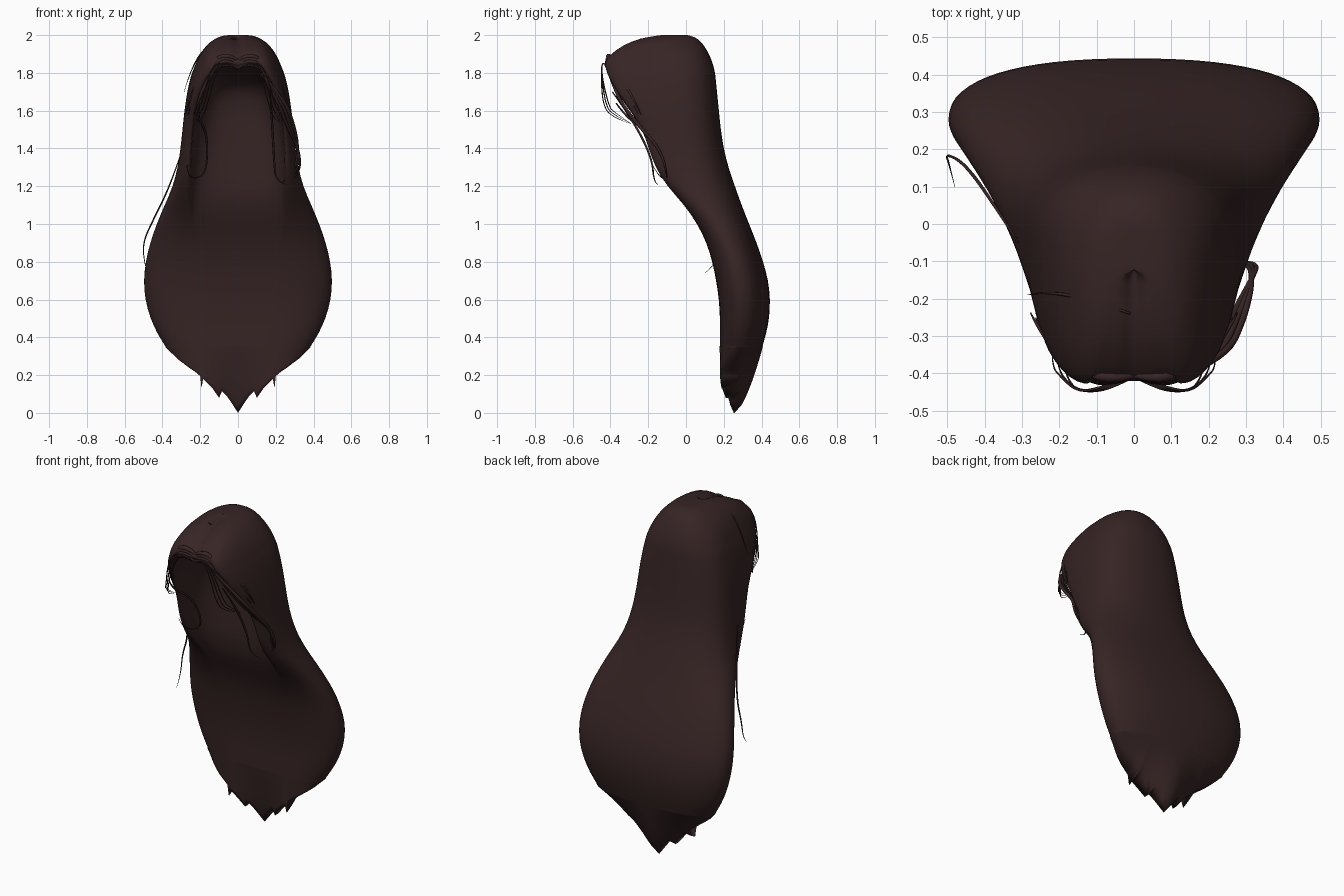
import bpy, bmesh, math

if "Cube" in bpy.data.objects:
    bpy.data.objects.remove(bpy.data.objects["Cube"])

hair = bpy.data.materials.new("dark brown hair")
hair.diffuse_color = (0.038, 0.018, 0.018, 1)
hair.use_nodes = True
hair.node_tree.nodes["Principled BSDF"].inputs["Base Color"].default_value = hair.diffuse_color


def finish(ob):
    ob.data.materials.clear()
    ob.data.materials.append(hair)
    return ob


def mesh_object(name, bm):
    bmesh.ops.recalc_face_normals(bm, faces=bm.faces)
    me = bpy.data.meshes.new(name)
    bm.to_mesh(me)
    bm.free()
    for p in me.polygons:
        p.use_smooth = True
    ob = bpy.data.objects.new(name, me)
    bpy.context.collection.objects.link(ob)
    return finish(ob)


# Main mass: height, half width, back y, front y, inner front y, front tip x
RINGS = [
    (2.002, .06, .0, -.12, -.12, .03), (1.992, .10, .045, -.20, -.20, .05),
    (1.967, .148, .082, -.295, -.295, .08), (1.92, .19, .112, -.375, -.375, .10),
    (1.87, .217, .137, -.428, -.428, .12), (1.83, .232, .148, -.432, -.422, .13),
    (1.80, .245, .155, -.428, -.25, .14), (1.77, .254, .158, -.413, -.07, .16),
    (1.70, .27, .165, -.373, -.005, .20), (1.60, .285, .175, -.302, .012, .225),
    (1.50, .295, .185, -.235, .015, .238), (1.40, .305, .20, -.203, .015, .247),
    (1.30, .32, .225, -.168, .015, .25), (1.20, .345, .26, -.105, .01, .25),
    (1.10, .39, .295, -.01, .02, .25), (1.00, .433, .335, .06, .063, .24),
    (0.90, .468, .375, .11, .11, .22), (0.80, .492, .41, .14, .14, .20),
    (0.70, .503, .437, .16, .16, .20), (0.60, .495, .447, .175, .175, .20),
    (0.50, .467, .442, .18, .18, .18), (0.42, .43, .425, .18, .18, .17),
    (0.35, .385, .405, .18, .18, .16),
]


def mid_y(yb, yf):
    return yb - min(.20, .57 * (yb - yf))


def half_ring(z, w, yb, yf, yi, tx):
    """Right half of a section, from the back centre to the front centre."""
    ym = mid_y(yb, yf)
    pts = []
    for i in range(9):
        a = math.pi / 2 * i / 8
        pts.append((w * math.sin(a) ** .85, ym + (yb - ym) * max(0, math.cos(a)) ** .85))
    for i in range(1, 7):
        a = math.pi / 2 * i / 6
        pts.append((tx + (w - tx) * max(0, math.cos(a)) ** .85, ym + (yf - ym) * math.sin(a)))
    for i in range(1, 9):
        a = math.pi / 2 * i / 8
        pts.append((tx * max(0, math.cos(a)) ** .7, yf + (yi - yf) * math.sin(a) ** .7))
    pts[0], pts[-1] = (0, yb), (0, yi)
    return [(x, y, z) for x, y in pts]


def parting(x, y, z):
    """Soft dip along the front of the crown."""
    if z < 1.85:
        return 0
    return .018 * math.exp(-(x / .02) ** 2) * min(1, max(0, (-.02 - y) / .1))


bm = bmesh.new()
loops = []
for r in RINGS:
    half = half_ring(*r)
    full = half + [(-x, y, z) for x, y, z in half[-2:0:-1]]
    loops.append([bm.verts.new((x, y, z - parting(x, y, z))) for x, y, z in full])
n = len(loops[0])
for a, b in zip(loops, loops[1:]):
    for i in range(n):
        bm.faces.new((a[i], a[(i + 1) % n], b[(i + 1) % n], b[i]))
# crown closed with strips across the parting
top = loops[0]
for i in range(n // 2):
    quad = list(dict.fromkeys([top[i], top[i + 1], top[(n - i - 1) % n], top[(n - i) % n]]))
    if len(quad) > 2:
        bm.faces.new(quad)
body = mesh_object("hair_mass", bm)
sub = body.modifiers.new("smooth", 'SUBSURF')
sub.levels = sub.render_levels = 1

# Jagged hem: outline as x, z pairs, cut from a smooth pointed end
HEM = [(0, .0), (.035, .055), (.06, .09), (.085, .115), (.1, .08), (.135, .13), (.16, .155), (.185, .18),
       (.193, .13), (.2, .195), (.23, .22), (.26, .24), (.29, .263), (.32, .285), (.35, .315),
       (.37, .335), (.384, .349)]
Z0, W, YB, YF, YI, TX = RINGS[-1]
YM = mid_y(YB, YF)


def section(x):
    """Front and back y of the lowest section at distance x from the centre."""
    back = YM + (YB - YM) * max(0, 1 - (x / W) ** (2 / .85)) ** .425
    u = max(0, x - TX) / (W - TX)
    return YM + (YF - YM) * max(0, 1 - u ** (2 / .85)) ** .5, back


def pinch(x):
    """Height and y of the smooth lower edge."""
    if x < .19:
        return .68 * x, .22 + .035 * math.cos(math.pi * x / .19)
    v = (x - .19) / .194
    return .129 + .215 * v, .19 + (YM - .19) * v * v


cols = [(x * s, z) for s, seq in ((-1, HEM[:0:-1]), (1, HEM)) for x, z in seq]
bm = bmesh.new()
grids = []
for x, tip in cols:
    front, back = section(abs(x))
    low, edge = pinch(abs(x))
    rows = []
    for k in range(9):
        z = tip + (Z0 + .003 - tip) * k / 8
        f = min(1, max(0, (z - low) / (Z0 - low))) ** .65
        rows.append((bm.verts.new((x, edge - .002 + (front - edge) * f, z)),
                     bm.verts.new((x, edge + .002 + (back - edge) * f, z))))
    grids.append(rows)
for a, b in zip(grids, grids[1:]):
    for k in range(8):
        for s in (0, 1):
            bm.faces.new((a[k][s], b[k][s], b[k + 1][s], a[k + 1][s]))
    bm.faces.new((a[0][0], b[0][0], b[0][1], a[0][1]))
mesh_object("jagged_hem", bm)


def strand(name, pts, width, side=1):
    """Tapered lock that follows a smooth path."""
    cu = bpy.data.curves.new(name, 'CURVE')
    cu.dimensions = '3D'
    cu.bevel_depth = width
    cu.bevel_resolution = 1
    cu.resolution_u = 6
    sp = cu.splines.new('NURBS')
    sp.points.add(len(pts) - 1)
    sp.use_endpoint_u = True
    sp.order_u = 3
    for i, (x, y, z) in enumerate(pts):
        sp.points[i].co = (x * side, y, z, 1)
        t = i / (len(pts) - 1)
        sp.points[i].radius = max(.12, min(1, .5 + 2 * t) * (1 - t ** 2.5))
    ob = bpy.data.objects.new(name, cu)
    bpy.context.collection.objects.link(ob)
    finish(ob)


# Parted fringe on both sides
for side, tag in ((1, "right"), (-1, "left")):
    for j in range(4):
        o = j * .014
        strand("fringe_%s_%d" % (tag, j),
               [(0, -.405, 1.825 + o), (.06, -.425 + o * .2, 1.86 + o), (.14, -.405 + o * .3, 1.81 + o),
                (.20 + o, -.35 + o, 1.68 + o), (.235 + o, -.28 + o, 1.58)], .016, side)
    # fine loose hairs in front of the fringe
    for j in range(3):
        o = j * .016
        strand("loose_fringe_%s_%d" % (tag, j),
               [(0, -.41, 1.82), (.06 + o, -.44, 1.87), (.12 + o, -.45, 1.80), (.165 + o, -.44 + o, 1.62),
                (.19 + o, -.38, 1.56 + o), (.22, -.29, 1.53)], .004, side)

# Long face-framing locks
for j in range(3):
    o = j * .018
    strand("right_side_lock_%d" % j,
           [(.12, -.41, 1.80), (.21 + o, -.36, 1.66), (.26 + o, -.25, 1.52), (.32, -.14, 1.40),
            (.335 - o, -.10, 1.27), (.27 - o, -.10, 1.22)], .011)
strand("right_inner_lock", [(.17, -.39, 1.70), (.18, -.28, 1.55), (.19, -.18, 1.35), (.20, -.17, 1.22),
                            (.26, -.15, 1.21)], .007)
strand("left_side_lock", [(-.2, -.37, 1.64), (-.22, -.32, 1.57), (-.17, -.22, 1.5), (-.16, -.13, 1.36),
                          (-.18, -.10, 1.25), (-.27, -.14, 1.24), (-.27, -.18, 1.32)], .007)

# Stray hairs
strand("left_stray_hair", [(-.31, -.05, 1.35), (-.36, .03, 1.2), (-.45, .16, 1.02), (-.505, .19, .9),
                           (-.495, .16, .79), (-.48, .10, .74)], .005)
strand("crown_stray_hair", [(-.01, -.24, 1.98), (-.12, -.20, 1.98), (-.24, -.18, 1.86),
                            (-.285, -.19, 1.70)], .006)
